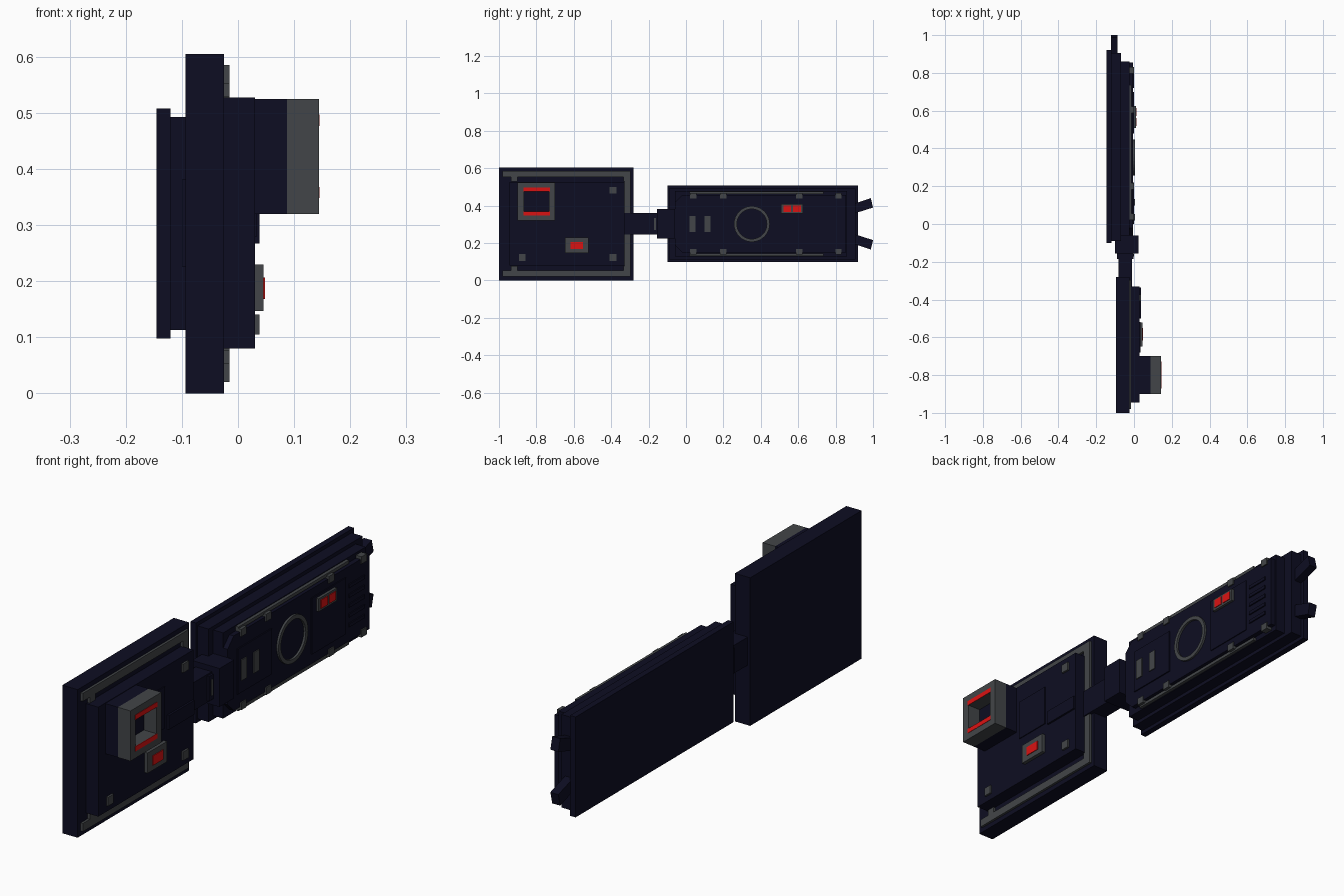
import bpy, bmesh, math
from mathutils import Matrix


def material(name, rgb):
    m = bpy.data.materials.new(name)
    m.diffuse_color = (*rgb, 1)
    return m


NAVY = material("dark navy", (0.004, 0.004, 0.016))
GREY = material("dark grey", (0.055, 0.060, 0.065))
RED = material("red", (0.70, 0.006, 0.006))


def finish(name, bm, mat):
    me = bpy.data.meshes.new(name)
    bm.to_mesh(me)
    bm.free()
    me.materials.append(mat)
    ob = bpy.data.objects.new(name, me)
    bpy.context.collection.objects.link(ob)
    return ob


def boxes(name, mat, *bounds):
    """One object of boxes, each (x0, x1, y0, y1, z0, z1)."""
    bm = bmesh.new()
    for x0, x1, y0, y1, z0, z1 in bounds:
        m = Matrix.Translation(((x0 + x1) / 2, (y0 + y1) / 2, (z0 + z1) / 2))
        m = m @ Matrix.Diagonal((x1 - x0, y1 - y0, z1 - z0, 1))
        bmesh.ops.create_cube(bm, size=1, matrix=m)
    return finish(name, bm, mat)


def prism(name, mat, x0, x1, outline):
    """Extrude a (y, z) outline along x."""
    bm = bmesh.new()
    f = bm.faces.new([bm.verts.new((x0, y, z)) for y, z in outline])
    r = bmesh.ops.extrude_face_region(bm, geom=[f])
    for v in r["geom"]:
        if isinstance(v, bmesh.types.BMVert):
            v.co.x = x1
    bmesh.ops.recalc_face_normals(bm, faces=bm.faces)
    return finish(name, bm, mat)


def ring(name, mat, x0, x1, cy, cz, r_in, r_out, n=32):
    bm = bmesh.new()
    rows = []
    for i in range(n):
        a = 2 * math.pi * i / n
        rows.append([bm.verts.new((x, cy + r * math.cos(a), cz + r * math.sin(a)))
                     for x, r in ((x0, r_in), (x0, r_out), (x1, r_out), (x1, r_in))])
    for i in range(n):
        a, b = rows[i], rows[(i + 1) % n]
        for k in range(4):
            bm.faces.new((a[k], a[(k + 1) % 4], b[(k + 1) % 4], b[k]))
    bmesh.ops.recalc_face_normals(bm, faces=bm.faces)
    return finish(name, bm, mat)


def mirror_z(b, mid):
    return (*b[:4], 2 * mid - b[5], 2 * mid - b[4])


# Square panel with its raised block
boxes("square_panel", NAVY, (-0.094, -0.025, -1.0, -0.28, 0, 0.605))
boxes("raised_block", NAVY, (-0.025, 0.03, -0.945, -0.33, 0.08, 0.527))
boxes("block_plates", NAVY, (0.03, 0.038, -0.50, -0.335, 0.267, 0.325),
      (0.03, 0.034, -0.68, -0.52, 0.28, 0.45))

# Corner trim, upper and lower halves
trim = [(-0.025, -0.015, -0.98, -0.297, 0.552, 0.585),
        (-0.025, -0.015, -0.328, -0.297, 0.36, 0.552),
        (-0.025, -0.015, -0.335, -0.328, 0.528, 0.552),
        (-0.025, -0.015, -0.935, -0.90, 0.528, 0.552)]
boxes("panel_trim", GREY, *trim, *[mirror_z(b, 0.3025) for b in trim])

# Square studs
boxes("panel_studs", GREY, *[(0.03, 0.038, y - 0.018, y + 0.018, z - 0.018, z + 0.018)
                             for y, z in ((-0.39, 0.482), (-0.39, 0.123), (-0.875, 0.123))])

# Projecting hollow housing
boxes("housing_base", NAVY, (0.03, 0.087, -0.90, -0.70, 0.32, 0.525))
boxes("housing_frame", GREY,
      (0.087, 0.144, -0.90, -0.866, 0.32, 0.525),
      (0.087, 0.144, -0.732, -0.70, 0.32, 0.525),
      (0.087, 0.144, -0.866, -0.732, 0.32, 0.368),
      (0.087, 0.144, -0.866, -0.732, 0.477, 0.525))
boxes("housing_lights", RED, (0.143, 0.1455, -0.87, -0.728, 0.477, 0.497),
      (0.143, 0.1455, -0.87, -0.728, 0.348, 0.368))

# Small lamp
boxes("lamp_plate", GREY, (0.03, 0.045, -0.648, -0.522, 0.147, 0.23))
boxes("lamp_light", RED, (0.044, 0.048, -0.617, -0.55, 0.168, 0.207))

# Connector and hinge
boxes("connector", NAVY, (-0.083, -0.01, -0.335, -0.15, 0.245, 0.36))
boxes("connector_rib", NAVY, (-0.09, -0.002, -0.185, -0.15, 0.252, 0.353))
boxes("connector_mark", GREY, (-0.003, 0.0, -0.172, -0.16, 0.27, 0.335))
boxes("hinge_block", NAVY, (-0.10, 0.025, -0.155, -0.06, 0.225, 0.382))

# Long panel in stepped layers
boxes("long_panel_base", NAVY, (-0.145, -0.12, -0.10, 0.92, 0.098, 0.508))
boxes("long_panel_step", NAVY, (-0.12, -0.07, -0.09, 0.905, 0.113, 0.493))
boxes("long_panel_body", NAVY, (-0.07, -0.025, -0.06, 0.86, 0.128, 0.478))
c = 0.04
prism("long_panel_face", NAVY, -0.025, -0.005,
      [(-0.06, 0.15 + c), (-0.06 + c, 0.15), (0.855, 0.15), (0.855, 0.456),
       (-0.06 + c, 0.456), (-0.06, 0.456 - c)])
boxes("face_plates", NAVY, (-0.005, 0.0, 0.0, 0.22, 0.21, 0.395),
      (-0.005, -0.001, 0.48, 0.70, 0.19, 0.42))
boxes("vent_slats", NAVY, *[(-0.005, 0.0, 0.72, 0.82, z, z + 0.014)
                            for z in (0.21, 0.25, 0.29, 0.33, 0.37)])

# Edge rails and clips
rail = (-0.025, -0.012, 0.02, 0.735, 0.462, 0.475)
boxes("edge_rails", GREY, rail, mirror_z(rail, 0.303))
clips = [(-0.025, 0.0, y - 0.017, y + 0.017, 0.438, 0.468) for y in (0.038, 0.20, 0.605, 0.815)]
boxes("edge_clips", GREY, *clips, *[mirror_z(b, 0.303) for b in clips])

# Ring, bars and twin lamp
ring("face_ring", GREY, -0.006, 0.004, 0.352, 0.302, 0.08, 0.096)
boxes("face_bars", GREY, (-0.001, 0.004, 0.018, 0.052, 0.26, 0.345),
      (-0.001, 0.004, 0.098, 0.132, 0.26, 0.345))
boxes("twin_lamp_plate", GREY, (-0.005, 0.010, 0.507, 0.625, 0.357, 0.41))
boxes("twin_lamp_lights", RED, (0.009, 0.013, 0.52, 0.562, 0.366, 0.401),
      (0.009, 0.013, 0.572, 0.614, 0.366, 0.401))

# Splayed end prongs
prong = [(0.88, 0.352), (1.0, 0.39), (0.988, 0.44), (0.88, 0.405)]
prism("upper_prong", NAVY, -0.123, -0.087, prong)
prism("lower_prong", NAVY, -0.123, -0.087, [(y, 0.606 - z) for y, z in prong])
